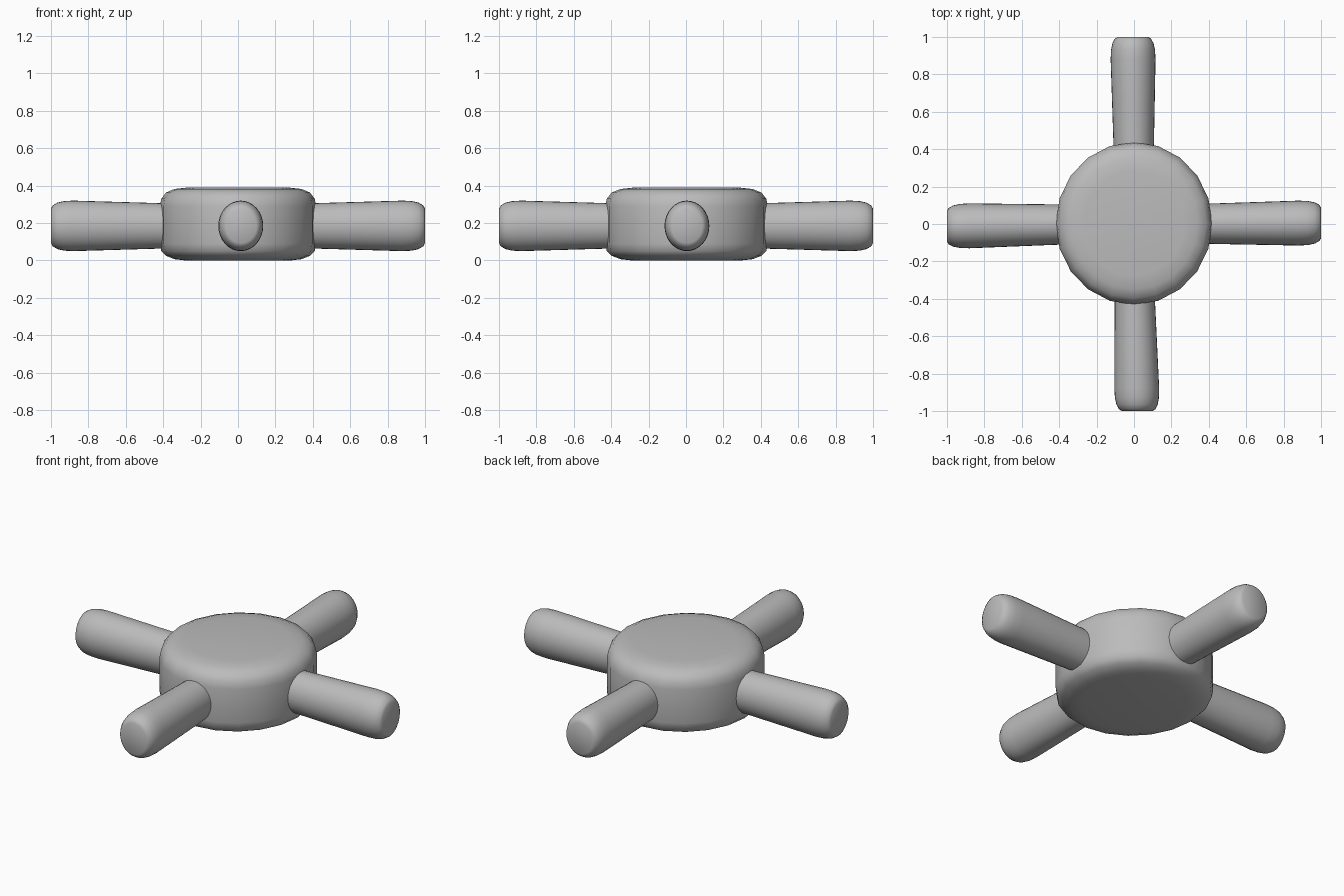
import bpy, bmesh
from math import sin, cos, pi
from mathutils import Matrix, Vector

old = bpy.data.objects.get("Cube")
if old:
    bpy.data.objects.remove(old, do_unlink=True)

grey = bpy.data.materials.new("plain grey")
grey.use_nodes = True
grey.diffuse_color = (0.5, 0.5, 0.5, 1)
grey.node_tree.nodes["Principled BSDF"].inputs["Base Color"].default_value = (0.5, 0.5, 0.5, 1)


def loft(name, rings, sides, turn=0):
    """Skin elliptical rings (centre x, y, z, radius x, radius y) and cap both ends."""
    bm = bmesh.new()
    loops = []
    for cx, cy, z, rx, ry in rings:
        angles = [2 * pi * i / sides for i in range(sides)]
        loops.append([bm.verts.new((cx + rx * cos(a), cy + ry * sin(a), z)) for a in angles])
    for low, high in zip(loops, loops[1:]):
        for i in range(sides):
            j = (i + 1) % sides
            bm.faces.new((low[i], low[j], high[j], high[i]))
    bm.faces.new(loops[0][::-1])
    bm.faces.new(loops[-1])
    mesh = bpy.data.meshes.new(name)
    bm.to_mesh(mesh)
    bm.free()
    mesh.materials.append(grey)
    obj = bpy.data.objects.new(name, mesh)
    bpy.context.collection.objects.link(obj)
    bpy.ops.object.select_all(action='DESELECT')
    obj.select_set(True)
    bpy.context.view_layer.objects.active = obj
    bpy.ops.object.shade_smooth_by_angle(angle=pi / 3)
    return obj


# Hub: a rounded drum, slightly deeper than wide
profile = [(0.28, 0), (0.34, 0.007), (0.385, 0.025), (0.41, 0.05), (0.418, 0.09),
           (0.418, 0.29), (0.41, 0.33), (0.385, 0.363), (0.34, 0.382), (0.27, 0.39)]
loft("hub", [(0, 0.003, z, r, r * 1.04) for r, z in profile], 20)

# Arms: oval handles that widen outwards, each drifting a little sideways
# (distance from centre, fraction of the full section)
section = [(0.2, 0.87), (0.42, 0.9), (0.65, 0.95), (0.88, 1), (0.93, 0.98),
           (0.965, 0.92), (0.99, 0.81), (1.0, 0.68)]
arms = {"left_arm": (0, 0.005), "back_arm": (1, 0.005),
        "right_arm": (2, 0.01), "front_arm": (3, 0.015)}
for name, (quarter, drift) in arms.items():
    rings = [(0, drift * (d - 0.2) / 0.7, d, 0.135 * s, 0.12 * s) for d, s in section]
    arm = loft(name, rings, 32)
    # Lay the arm along +x (its x axis becomes -z), then turn it into place
    lay = Matrix.Rotation(pi / 2, 4, 'Y')
    spin = Matrix.Rotation(quarter * pi / 2, 4, 'Z')
    arm.data.transform(Matrix.Translation(Vector((0, 0, 0.185))) @ spin @ lay)
